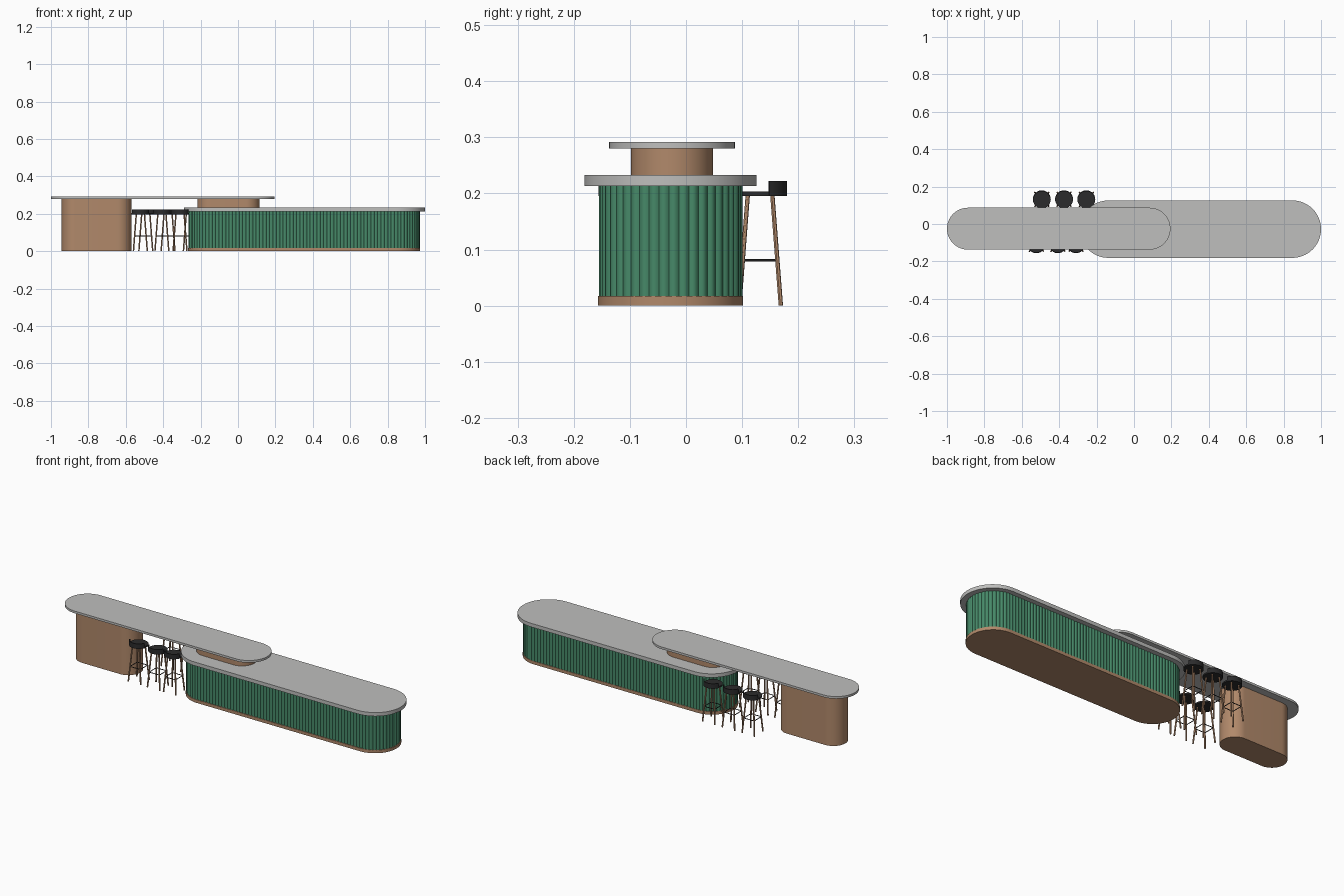
import bpy, bmesh, math
from mathutils import Vector

cube = bpy.data.objects.get("Cube")
if cube:
    bpy.data.objects.remove(cube, do_unlink=True)


def material(name, r, g, b):
    m = bpy.data.materials.new(name)
    m.use_nodes = True
    m.diffuse_color = (r, g, b, 1)
    m.node_tree.nodes["Principled BSDF"].inputs["Base Color"].default_value = (r, g, b, 1)
    return m


GREEN = material("fluted_green", 0.062, 0.25, 0.14)
WOOD = material("wood", 0.44, 0.25, 0.145)
STONE = material("grey_stone", 0.52, 0.52, 0.51)
BLACK = material("black", 0.024, 0.024, 0.025)


def add_object(name, bm, mat, angle=30):
    bmesh.ops.recalc_face_normals(bm, faces=bm.faces)
    mesh = bpy.data.meshes.new(name)
    bm.to_mesh(mesh)
    bm.free()
    mesh.materials.append(mat)
    ob = bpy.data.objects.new(name, mesh)
    bpy.context.collection.objects.link(ob)
    bpy.ops.object.select_all(action="DESELECT")
    ob.select_set(True)
    bpy.context.view_layer.objects.active = ob
    bpy.ops.object.shade_smooth_by_angle(angle=math.radians(angle))
    return ob


def extrude_outline(bm, points, z0, z1):
    face = bm.faces.new([bm.verts.new((x, y, z0)) for x, y in points])
    new = bmesh.ops.extrude_face_region(bm, geom=[face], use_keep_orig=True)["geom"]
    verts = [v for v in new if isinstance(v, bmesh.types.BMVert)]
    bmesh.ops.translate(bm, verts=verts, vec=(0, 0, z1 - z0))


def stadium(x0, x1, y0, y1, steps=32):
    r, cy = (y1 - y0) / 2, (y0 + y1) / 2
    pts = []
    for cx, start in ((x1 - r, -math.pi / 2), (x0 + r, math.pi / 2)):
        for i in range(steps + 1):
            a = start + math.pi * i / steps
            pts.append((cx + r * math.cos(a), cy + r * math.sin(a)))
    return pts


def fluted_stadium(x0, x1, y0, y1, width, depth, steps=6):
    """Stadium outline whose edge is a row of rounded flutes."""
    r, cy = (y1 - y0) / 2 - depth, (y0 + y1) / 2
    xa, xb = x0 + depth + r, x1 - depth - r
    straight, arc = xb - xa, math.pi * r
    total = 2 * (straight + arc)
    count = round(total / width)
    pts = []
    for i in range(count * steps):
        s = total * i / (count * steps)
        bump = r + depth * math.sin(math.pi * (i % steps) / steps)
        side = -1
        if s >= total / 2:
            s, side = s - total / 2, 1
        # along the straight run first, then round the end
        along = min(s, straight)
        a = max(0, s - straight) / r
        px = along - straight / 2 + bump * math.sin(a)
        py = -bump * math.cos(a)
        pts.append(((xa + xb) / 2 - side * px, cy - side * py))
    return pts


def slab(name, outline, z0, z1, mat):
    bm = bmesh.new()
    extrude_outline(bm, outline, z0, z1)
    return add_object(name, bm, mat)


# Low fluted counter
slab("counter_plinth", stadium(-0.267, 0.974, -0.157, 0.102), 0, 0.017, WOOD)
slab("counter_body", fluted_stadium(-0.265, 0.972, -0.155, 0.101, 0.018, 0.004), 0.017, 0.213, GREEN)
slab("counter_top", stadium(-0.29, 1.0, -0.181, 0.126), 0.213, 0.233, STONE)

# Raised table, resting on the counter at one end
slab("table_end_support", stadium(-0.943, -0.57, -0.098, 0.048), 0, 0.28, WOOD)
slab("table_riser", stadium(-0.217, 0.115, -0.098, 0.048), 0.233, 0.28, WOOD)
slab("table_top", stadium(-1.0, 0.195, -0.137, 0.087), 0.28, 0.292, STONE)


# Stool parts, made once around the origin with the back towards +y
def rod(bm, a, b, radius):
    a, b = Vector(a), Vector(b)
    d = b - a
    m = d.to_track_quat("Z", "Y").to_matrix().to_4x4()
    m.translation = (a + b) / 2
    bmesh.ops.create_cone(bm, cap_ends=True, segments=12, radius1=radius,
                          radius2=radius, depth=d.length, matrix=m)


SEAT_R = 0.048
CORNERS = [(1, 1), (-1, 1), (-1, -1), (1, -1)]


def arc(radius, a0, a1, steps):
    angles = [a0 + (a1 - a0) * i / steps for i in range(steps + 1)]
    return [(radius * math.cos(a), radius * math.sin(a)) for a in angles]


def make_stool():
    seat = slab("stool_seat", arc(SEAT_R, 0, math.tau, 32)[:-1], 0.195, 0.203, BLACK)
    lo, hi = math.radians(20), math.radians(160)
    band = arc(SEAT_R, lo, hi, 20) + arc(SEAT_R - 0.005, hi, lo, 20)
    back = slab("stool_back", band, 0.196, 0.222, BLACK)
    bm = bmesh.new()
    for sx, sy in CORNERS:
        rod(bm, (sx * 0.037, sy * 0.037, 0.0005), (sx * 0.022, sy * 0.022, 0.196), 0.004)
    legs = add_object("stool_legs", bm, WOOD)
    bm = bmesh.new()
    for i, (sx, sy) in enumerate(CORNERS):
        tx, ty = CORNERS[(i + 1) % 4]
        rod(bm, (sx * 0.031, sy * 0.031, 0.081), (tx * 0.031, ty * 0.031, 0.081), 0.002)
    footrest = add_object("stool_footrest", bm, BLACK)
    return [seat, back, legs, footrest]


# Three stools on each side of the raised table
places = [(x, 0.132, 0) for x in (-0.493, -0.374, -0.255)]
places += [(x, -0.108, math.pi) for x in (-0.522, -0.407, -0.31)]
parts = make_stool()
for n, (x, y, turn) in enumerate(places):
    for part in parts:
        ob = part
        if n:
            ob = part.copy()
            bpy.context.collection.objects.link(ob)
        ob.location = (x, y, 0)
        ob.rotation_euler = (0, 0, turn)
